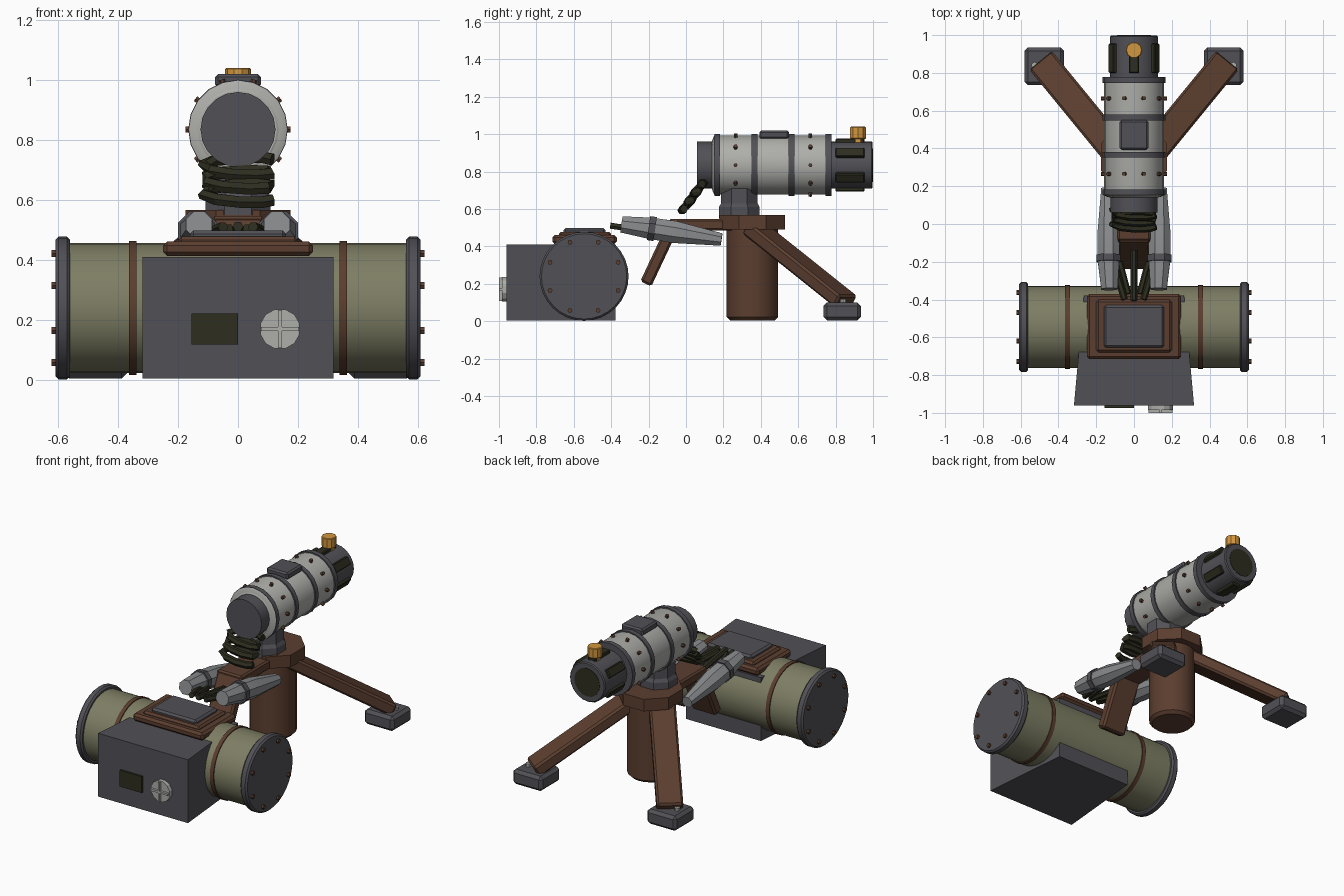
import bpy, bmesh, math
from mathutils import Vector, Matrix

if "Cube" in bpy.data.objects:
    bpy.data.objects.remove(bpy.data.objects["Cube"])

COLORS = {
    "dark_grey": (0.083, 0.081, 0.094), "light_grey": (0.42, 0.42, 0.40),
    "olive": (0.21, 0.21, 0.13), "dark_olive": (0.026, 0.026, 0.014),
    "brown": (0.105, 0.048, 0.028), "amber": (0.65, 0.31, 0.05),
    "mid_grey": (0.25, 0.26, 0.27),
}
MATS = {}
for key, c in COLORS.items():
    MATS[key] = bpy.data.materials.new(key)
    MATS[key].diffuse_color = (*c, 1)


def finish(name, bm, mat):
    bmesh.ops.recalc_face_normals(bm, faces=bm.faces)
    me = bpy.data.meshes.new(name)
    bm.to_mesh(me)
    bm.free()
    me.materials.append(MATS[mat])
    ob = bpy.data.objects.new(name, me)
    bpy.context.collection.objects.link(ob)
    return ob


def tube(name, stations, n, mat, roll=0.0, bend=False):
    """Skin rings (point, radius) along a path, capped at both ends."""
    bm = bmesh.new()
    pts = [Vector(p) for p, r in stations]
    rings = []
    for i, (p, r) in enumerate(stations):
        if bend:
            t = pts[min(i + 1, len(pts) - 1)] - pts[max(i - 1, 0)]
        else:
            t = pts[-1] - pts[0]
        t.normalize()
        up = Vector((0, 0, 1)) if abs(t.z) < 0.9 else Vector((0, 1, 0))
        a = t.cross(up).normalized()
        b = a.cross(t)
        rings.append([bm.verts.new(pts[i] + r * (a * math.cos(w) + b * math.sin(w)))
                      for w in (roll + math.tau * k / n for k in range(n))])
    for r0, r1 in zip(rings, rings[1:]):
        for k in range(n):
            bm.faces.new((r0[k], r0[(k + 1) % n], r1[(k + 1) % n], r1[k]))
    bm.faces.new(rings[0])
    bm.faces.new(rings[-1])
    return finish(name, bm, mat)


def rod(name, p0, p1, r, n, mat, roll=0.0, c=0.0):
    """Straight cylinder with optional chamfer c on both ends."""
    p0, p1 = Vector(p0), Vector(p1)
    d = (p1 - p0).normalized() * c
    st = [(p0, r), (p1, r)]
    if c:
        st = [(p0, r - c), (p0 + d, r), (p1 - d, r), (p1, r - c)]
    return tube(name, st, n, mat, roll)


def box(name, lo, hi, mat, bevel=0.0):
    lo, hi = Vector(lo), Vector(hi)
    bm = bmesh.new()
    bmesh.ops.create_cube(bm, size=1, matrix=Matrix.Translation((lo + hi) / 2)
                          @ Matrix.Diagonal((*(hi - lo), 1)))
    if bevel:
        bmesh.ops.bevel(bm, geom=bm.edges[:], offset=bevel, segments=1, affect='EDGES')
    return finish(name, bm, mat)


def plank(name, p0, p1, width, thick, mat):
    """Beveled beam from p0 to p1, with its width kept level."""
    p0, p1 = Vector(p0), Vector(p1)
    t = (p1 - p0).normalized()
    side = t.cross(Vector((0, 0, 1))).normalized()
    rot = Matrix((side, t, side.cross(t))).transposed().to_4x4()
    bm = bmesh.new()
    bmesh.ops.create_cube(bm, size=1, matrix=Matrix.Translation((p0 + p1) / 2) @ rot
                          @ Matrix.Diagonal((width, (p1 - p0).length, thick, 1)))
    bmesh.ops.bevel(bm, geom=bm.edges[:], offset=0.012, segments=1, affect='EDGES')
    return finish(name, bm, mat)


# Tank lying along x, with bands, flanges and bolts
TY, TZ = -0.545, 0.24
rod("tank_body", (-0.58, TY, TZ), (0.58, TY, TZ), 0.217, 32, "olive")
for s in (-1, 1):
    rod("tank_band", (s * 0.338, TY, TZ), (s * 0.364, TY, TZ), 0.223, 32, "brown")
    rod("tank_flange", (s * 0.56, TY, TZ), (s * 0.608, TY, TZ), 0.238, 32, "dark_grey", c=0.01)
    for k in range(8):
        w = math.tau * (k + 0.5) / 8
        y, z = TY + 0.197 * math.cos(w), TZ + 0.197 * math.sin(w)
        rod("tank_bolt", (s * 0.6, y, z), (s * 0.622, y, z), 0.013, 6, "brown")

# Control box, tapering toward the back
case = box("control_box", (-0.318, -0.96, 0.005), (0.318, -0.378, 0.41), "dark_grey")
for v in case.data.vertices:
    if v.co.y > -0.5:
        v.co.x *= 0.265 / 0.318
box("control_screen", (-0.155, -0.974, 0.118), (0, -0.95, 0.222), "dark_olive")
rod("hand_wheel", (0.14, -0.95, 0.17), (0.14, -0.985, 0.17), 0.068, 12, "light_grey", math.pi / 12)
box("wheel_bar_flat", (0.077, -1.0, 0.164), (0.203, -0.98, 0.176), "light_grey")
box("wheel_bar_upright", (0.134, -1.0, 0.107), (0.146, -0.98, 0.233), "light_grey")

# Saddle and cover plate on top of the tank
box("saddle", (-0.25, -0.715, 0.413), (0.25, -0.37, 0.462), "brown", 0.014)
box("saddle_top", (-0.2, -0.68, 0.45), (0.2, -0.4, 0.478), "brown", 0.012)
box("cover_plate", (-0.16, -0.655, 0.462), (0.16, -0.43, 0.499), "dark_grey", 0.012)

# Stand: post, cap, front arm and bent front leg
SY = 0.355
rod("stand_post", (0, SY, 0.005), (0, SY, 0.52), 0.138, 20, "brown", c=0.018)
rod("stand_cap", (0, SY, 0.49), (0, SY, 0.567), 0.19, 8, "brown", math.pi / 8)
box("front_arm", (-0.088, -0.09, 0.485), (0.088, 0.33, 0.547), "brown", 0.01)
plank("front_leg", (0, -0.06, 0.53), (0, -0.215, 0.2), 0.17, 0.065, "brown")

# Rear legs with feet
for s in (-1, 1):
    plank("rear_leg", (s * 0.08, 0.36, 0.50), (s * 0.485, 0.855, 0.105), 0.155, 0.075, "brown")
    foot = box("foot", (s * 0.475 - 0.105, 0.735, 0.005), (s * 0.475 + 0.105, 0.935, 0.1),
               "dark_grey", 0.018)
    rod("foot_bolt", (s * 0.527, 0.84, 0.09), (s * 0.527, 0.84, 0.118), 0.017, 8, "light_grey")

# Scope neck
tube("scope_neck", [((0, 0.285, 0.55), 0.118), ((0, 0.285, 0.61), 0.118),
                    ((0, 0.285, 0.63), 0.106), ((0, 0.285, 0.71), 0.106)],
     8, "dark_grey", math.pi / 8)

# Scope barrel along y
SZ = 0.835
tube("scope_barrel", [((0, 0.14, SZ), 0.13), ((0, 0.15, SZ), 0.15), ((0, 0.18, SZ), 0.158),
                      ((0, 0.77, SZ), 0.158)], 20, "light_grey")
tube("scope_front_ring", [((0, 0.143, SZ), 0.140), ((0, 0.153, SZ), 0.163),
                          ((0, 0.158, SZ), 0.163)], 20, "light_grey")
rod("scope_front_cap", (0, 0.06, SZ), (0, 0.2, SZ), 0.125, 20, "dark_grey")
for y in (0.168, 0.366, 0.564, 0.762):
    rod("scope_band", (0, y - 0.015, SZ), (0, y + 0.015, SZ), 0.166, 20, "dark_grey")
for y in (0.265, 0.665):
    for k in range(10):
        d = Vector((math.cos(math.tau * k / 10), 0, math.sin(math.tau * k / 10)))
        c = Vector((0, y, SZ))
        rod("scope_bolt", c + d * 0.14, c + d * 0.175, 0.011, 6, "brown")
box("scope_top_plate", (-0.076, 0.392, 0.975), (0.076, 0.55, 1.02), "dark_grey", 0.01)

# Eyepiece with grip ribs, lens and knob
rod("eyepiece", (0, 0.76, SZ), (0, 0.998, SZ), 0.126, 20, "dark_grey", c=0.006)
rod("eyepiece_lens", (0, 0.99, SZ), (0, 1.0, SZ), 0.09, 16, "dark_olive")
for k in range(6):
    w = math.tau * (k + 0.5) / 6
    rib = box("eyepiece_rib", (0.105, 0.8, -0.027), (0.142, 0.955, 0.027), "dark_olive", 0.005)
    rib.data.transform(Matrix.Translation((0, 0, SZ)) @ Matrix.Rotation(-w, 4, 'Y'))
rod("focus_knob_base", (0, 0.92, 0.94), (0, 0.92, 0.985), 0.034, 8, "amber", math.pi / 8)
rod("focus_knob", (0, 0.92, 0.975), (0, 0.92, 1.04), 0.044, 10, "amber", c=0.004)

# Coiled cable hanging below the scope front
coil = []
for i in range(26):
    u = i / 25
    w = math.tau * 3 * u
    coil.append(((0.115 * math.cos(w), 0.085 - 0.095 * u + 0.022 * math.sin(w),
                  0.735 - 0.135 * u + 0.018 * math.sin(w)), 0.022))
tube("coiled_cable", coil, 6, "dark_olive", bend=True)

# Pair of faceted handles with collars, and dark prongs
for s in (-1, 1):
    tube("handle", [((s * 0.13, -0.345, 0.518), 0.047), ((s * 0.135, -0.19, 0.497), 0.062),
                    ((s * 0.135, -0.06, 0.477), 0.064), ((s * 0.14, 0.19, 0.437), 0.036)],
         8, "mid_grey", math.pi / 8)
    rod("handle_collar", (s * 0.135, -0.2, 0.498), (s * 0.135, -0.165, 0.493), 0.07, 8,
        "dark_grey", math.pi / 8)
    rod("outer_prong", (s * 0.105, -0.22, 0.485), (s * 0.05, -0.4, 0.51), 0.018, 6, "dark_olive")
    rod("inner_prong", (s * 0.075, -0.2, 0.475), (s * 0.03, -0.37, 0.505), 0.016, 6, "dark_olive")
rod("middle_prong", (0, -0.14, 0.468), (0, -0.405, 0.512), 0.018, 6, "dark_olive")

# Smooth the round parts, keeping facets and edges sharp
bpy.ops.object.select_all(action='SELECT')
bpy.context.view_layer.objects.active = case
bpy.ops.object.shade_smooth_by_angle(angle=math.radians(25))

for m in bpy.data.materials:
    if m.users and not m.is_grease_pencil:
        m.use_nodes = True
        m.node_tree.nodes["Principled BSDF"].inputs["Base Color"].default_value = m.diffuse_color
